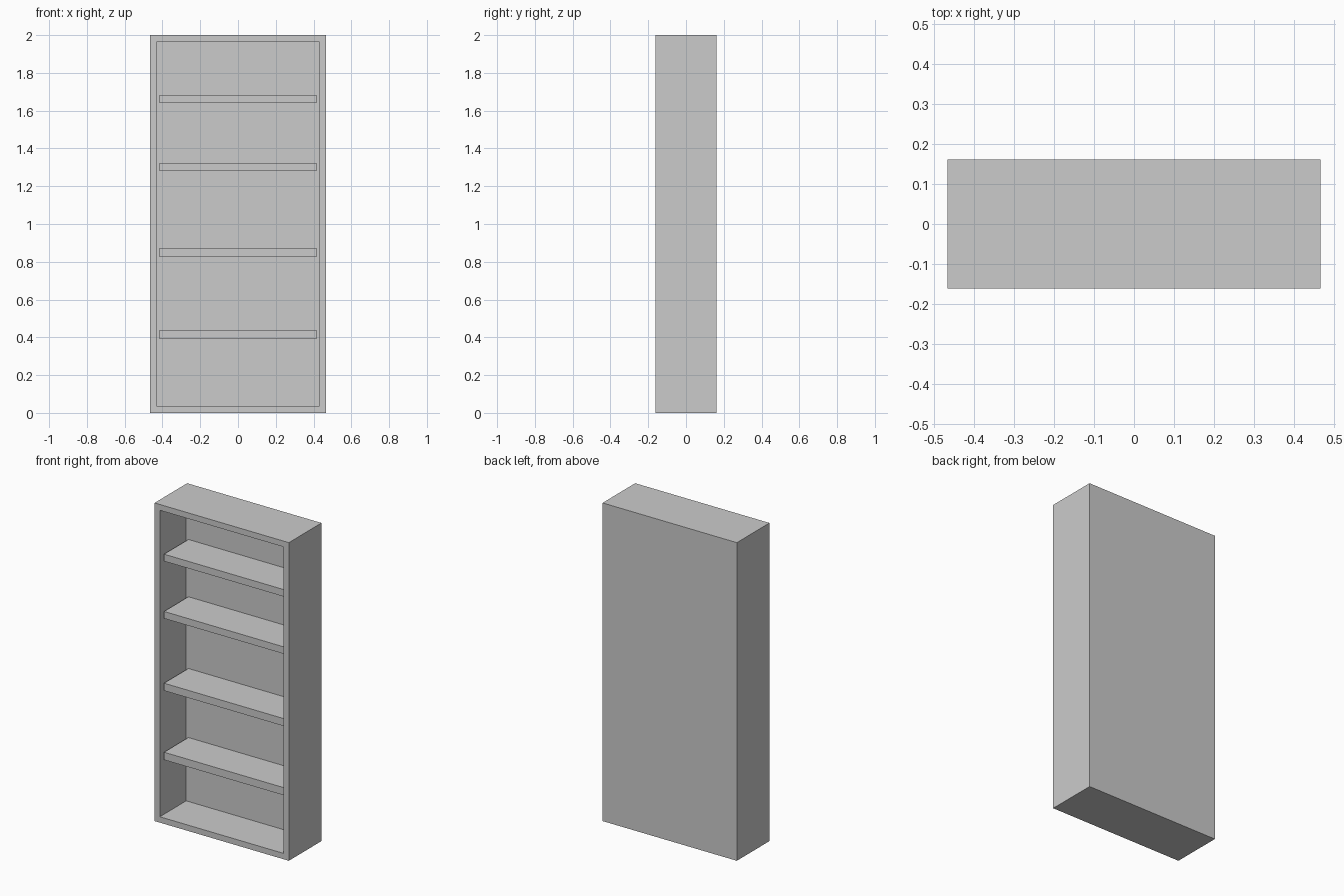
import bpy
import bmesh
from mathutils import Matrix

if "Cube" in bpy.data.objects:
    bpy.data.objects.remove(bpy.data.objects["Cube"])

WIDTH, DEPTH, HEIGHT = 0.934, 0.324, 2.0
WALL = 0.052           # frame thickness seen from the front
CAVITY = 0.262         # depth of the open compartment
RECESS = 0.02          # shelves sit slightly behind the frame
SHELF_SPANS = [(0.391, 0.439), (0.826, 0.873), (1.28, 1.324), (1.64, 1.684)]


def box_bmesh(size, center):
    bm = bmesh.new()
    bmesh.ops.create_cube(
        bm, size=1.0,
        matrix=Matrix.Translation(center) @ Matrix.Diagonal((*size, 1.0)))
    return bm


def add_object(name, bm):
    mesh = bpy.data.meshes.new(name)
    bm.normal_update()
    bm.to_mesh(mesh)
    bm.free()
    obj = bpy.data.objects.new(name, mesh)
    bpy.context.collection.objects.link(obj)
    return obj


# Case: one solid box whose front is inset and pushed back into a cavity
bm = box_bmesh((WIDTH, DEPTH, HEIGHT), (0, 0, HEIGHT / 2))
bm.normal_update()
front = min(bm.faces, key=lambda f: f.calc_center_median().y)
bmesh.ops.inset_individual(bm, faces=[front], thickness=WALL)
pushed = bmesh.ops.extrude_discrete_faces(bm, faces=[front])["faces"][0]
bmesh.ops.translate(bm, verts=pushed.verts[:], vec=(0, CAVITY, 0))
bmesh.ops.recalc_face_normals(bm, faces=bm.faces[:])
add_object("bookcase_case", bm)

# Shelves: full inner width, from the recess to the back panel
y_front = -DEPTH / 2 + RECESS
y_back = -DEPTH / 2 + CAVITY
for i, (low, high) in enumerate(SHELF_SPANS, 1):
    size = (WIDTH - 2 * WALL, y_back - y_front, high - low)
    center = (0, (y_front + y_back) / 2, (low + high) / 2)
    add_object(f"shelf_{i}", box_bmesh(size, center))
